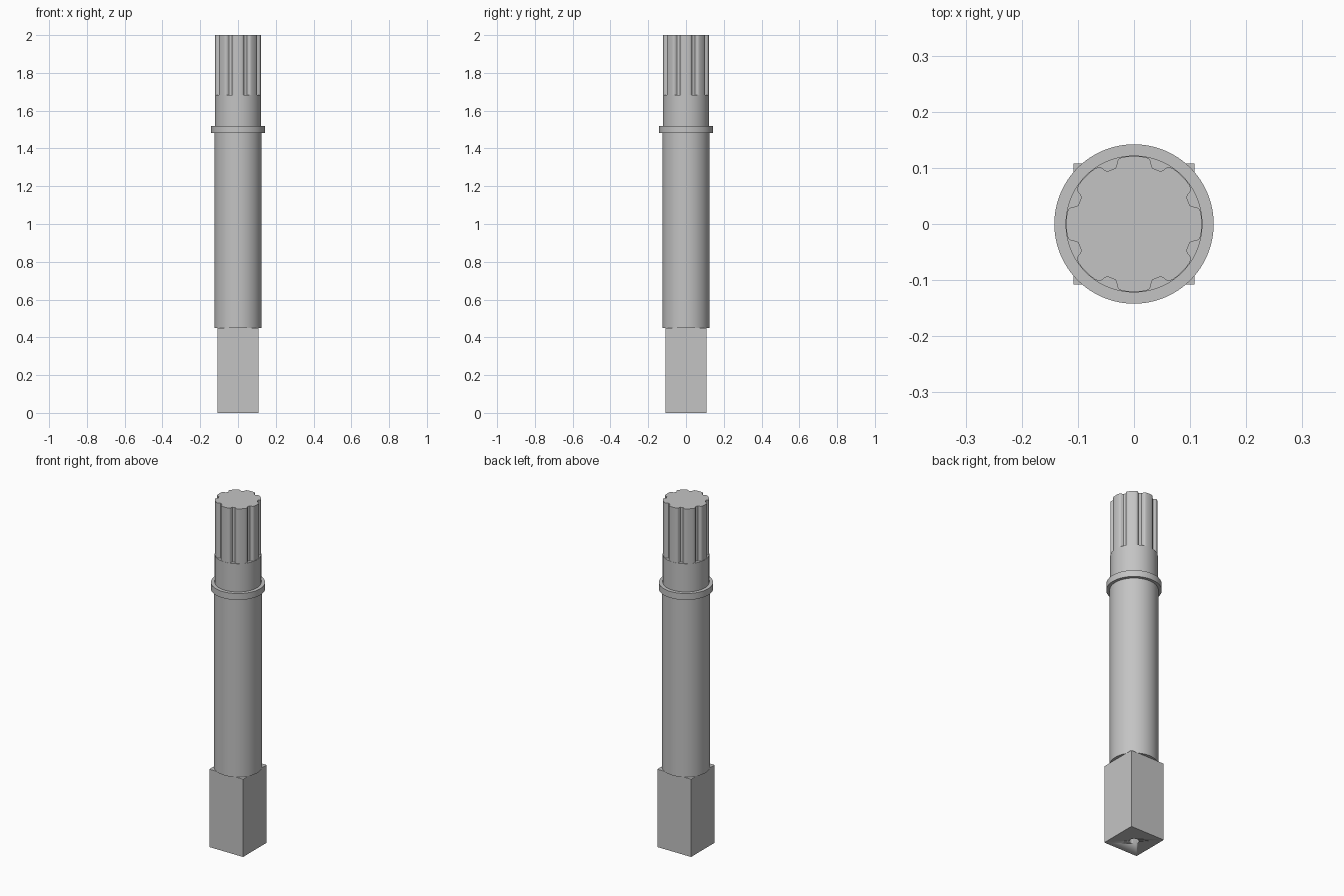
import bpy
import bmesh
from math import sin, cos, pi, radians

cube = bpy.data.objects.get("Cube")
if cube:
    bpy.data.objects.remove(cube, do_unlink=True)

steel = bpy.data.materials.new("steel grey")
steel.use_nodes = True
STEEL = (0.55, 0.55, 0.55, 1)
steel.diffuse_color = STEEL
steel.node_tree.nodes["Principled BSDF"].inputs["Base Color"].default_value = STEEL


def prism(name, outline, z0, z1, angle=30):
    """Extrude a closed xy outline from z0 to z1."""
    bm = bmesh.new()
    low = [bm.verts.new((x, y, z0)) for x, y in outline]
    high = [bm.verts.new((x, y, z1)) for x, y in outline]
    n = len(outline)
    bm.faces.new(low[::-1])
    bm.faces.new(high)
    for i in range(n):
        j = (i + 1) % n
        bm.faces.new((low[i], low[j], high[j], high[i]))
    mesh = bpy.data.meshes.new(name)
    bm.to_mesh(mesh)
    bm.free()
    mesh.materials.append(steel)
    obj = bpy.data.objects.new(name, mesh)
    bpy.context.collection.objects.link(obj)
    bpy.ops.object.select_all(action="DESELECT")
    obj.select_set(True)
    bpy.context.view_layer.objects.active = obj
    bpy.ops.object.shade_smooth_by_angle(angle=radians(angle))
    return obj


def circle(r, n=96):
    return [(r * cos(2 * pi * i / n), r * sin(2 * pi * i / n)) for i in range(n)]


# Square drive block with a blind centre hole in its underside
h = 0.108
block = prism("square_drive", [(-h, -h), (h, -h), (h, h), (-h, h)], 0, 0.45)
cutter = prism("centre_hole_cutter", circle(0.026, 32), -0.1, 0.25)
cutter.hide_render = True
cutter.hide_set(True)
hole = block.modifiers.new("centre hole", "BOOLEAN")
hole.operation = "DIFFERENCE"
hole.solver = "EXACT"
hole.object = cutter

# Stepped round shaft and its collar
prism("lower_shaft", circle(0.125), 0.45, 1.5)
prism("upper_shaft", circle(0.122), 1.5, 1.683)
prism("collar", circle(0.142), 1.483, 1.52)

# Splined end: half a tooth section, mirrored and repeated around the axis
half_tooth = [(0.121, 0.0), (0.1205, 0.011), (0.119, 0.021), (0.1165, 0.027),
              (0.112, 0.03), (0.104, 0.031), (0.0995, 0.033), (0.0975, 0.038)]
tooth = [(x, -y) for x, y in half_tooth[:0:-1]] + half_tooth
TEETH = 8
spline = []
for k in range(TEETH):
    a = 2 * pi * k / TEETH
    spline += [(x * cos(a) - y * sin(a), x * sin(a) + y * cos(a)) for x, y in tooth]
prism("splined_end", spline, 1.683, 2.0, 35)
